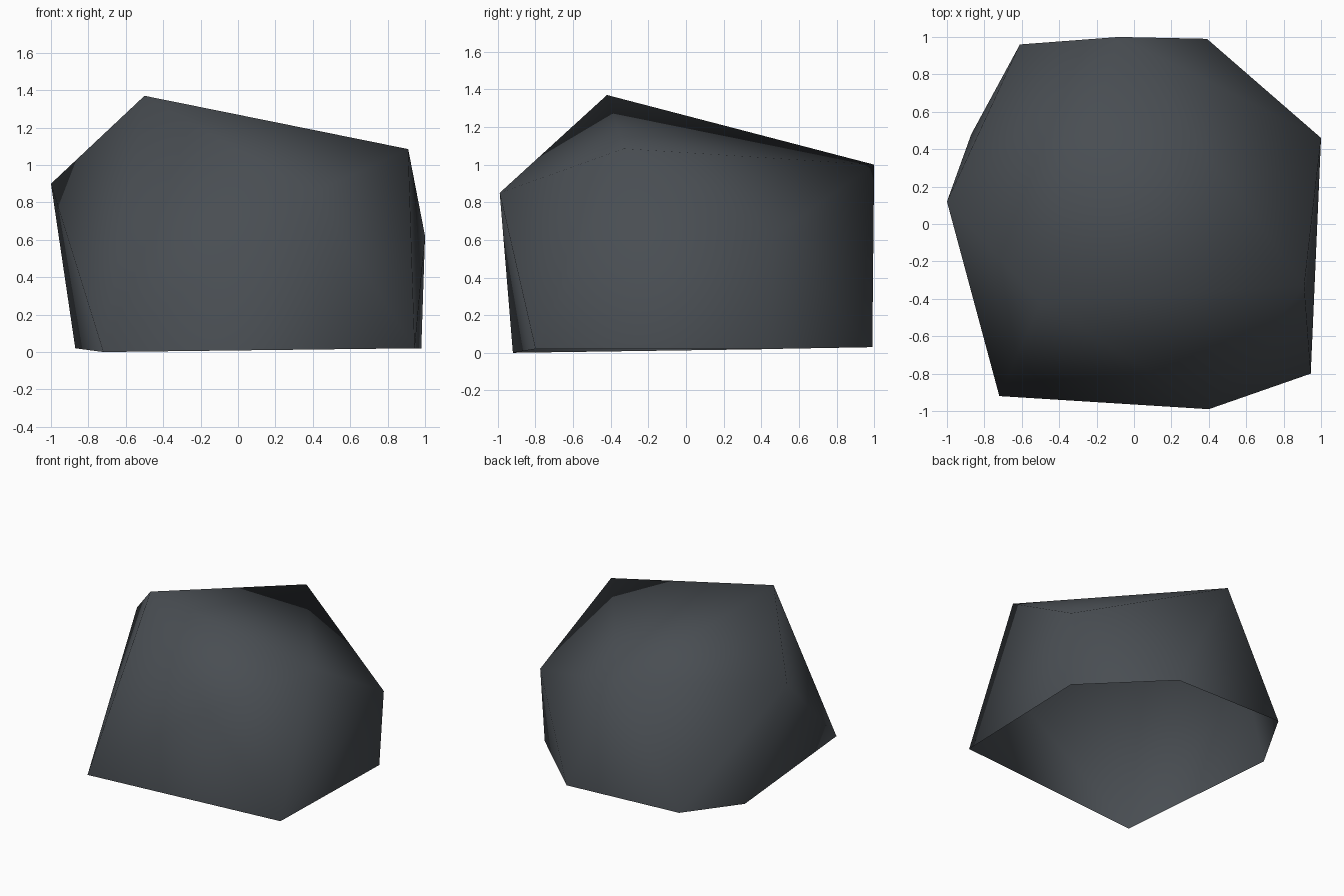
import bpy, bmesh

if "Cube" in bpy.data.objects:
    bpy.data.objects.remove(bpy.data.objects["Cube"])

# Corner points of the boulder: base ring, then upper corners
base = [(-.72, -.92, 0), (.945, -.80, .02), (.98, .43, .02),
        (.39, .99, .03), (-.61, .96, .06), (-.87, .48, .02)]
upper = [(.40, -.99, .85), (.91, -.33, 1.085), (1.0, .46, .62),
         (-.08, 1.0, 1.0), (-1.0, .12, .90), (-.50, -.42, 1.37)]

# Dark slate colour
stone = bpy.data.materials.new("dark grey stone")
stone.diffuse_color = (.066, .075, .085, 1)
stone.use_nodes = True
stone.node_tree.nodes["Principled BSDF"].inputs["Base Color"].default_value = stone.diffuse_color

# Boulder: convex hull of the corners, open underneath, shaded fully smooth
bm = bmesh.new()
for p in base + upper:
    bm.verts.new(p)
bmesh.ops.convex_hull(bm, input=bm.verts[:])
bmesh.ops.recalc_face_normals(bm, faces=bm.faces[:])
underside = [f for f in bm.faces if all(v.co.z < .1 for v in f.verts)]
bmesh.ops.delete(bm, geom=underside, context='FACES')
for f in bm.faces:
    f.smooth = True

mesh = bpy.data.meshes.new("boulder")
bm.to_mesh(mesh)
bm.free()
mesh.materials.append(stone)
boulder = bpy.data.objects.new("boulder", mesh)
bpy.context.collection.objects.link(boulder)
